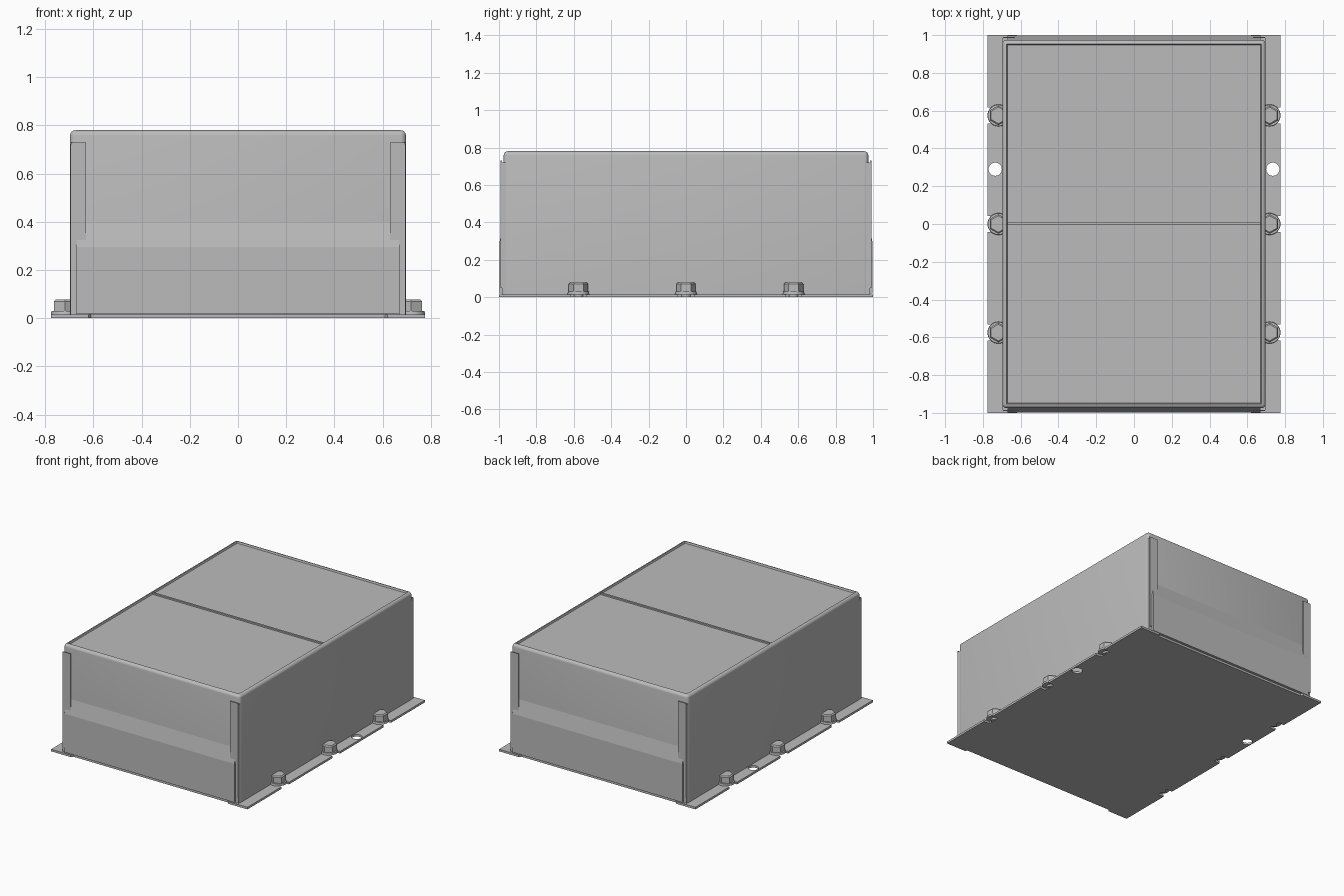
import bpy
import bmesh
import math
from mathutils import Matrix, Vector

cube = bpy.data.objects.get("Cube")
if cube:
    bpy.data.objects.remove(cube, do_unlink=True)

grey = bpy.data.materials.new("plain grey")
grey.use_nodes = True
GREY = (0.5, 0.5, 0.5, 1)
grey.diffuse_color = GREY
grey.node_tree.nodes["Principled BSDF"].inputs["Base Color"].default_value = GREY


def finish(bm, name):
    bmesh.ops.recalc_face_normals(bm, faces=bm.faces)
    mesh = bpy.data.meshes.new(name)
    bm.to_mesh(mesh)
    bm.free()
    mesh.materials.append(grey)
    obj = bpy.data.objects.new(name, mesh)
    bpy.context.collection.objects.link(obj)
    return obj


def box_bm(lo, hi):
    bm = bmesh.new()
    lo, hi = Vector(lo), Vector(hi)
    bmesh.ops.create_cube(bm, size=1, matrix=Matrix.Translation((lo + hi) / 2)
                          @ Matrix.Diagonal((*(hi - lo), 1)))
    return bm


def prism(name, points, direction):
    """Extrude a closed 3D outline along a direction."""
    bm = bmesh.new()
    face = bm.faces.new([bm.verts.new(p) for p in points])
    out = bmesh.ops.extrude_face_region(bm, geom=[face])
    bmesh.ops.translate(bm, vec=direction,
                        verts=[v for v in out["geom"] if isinstance(v, bmesh.types.BMVert)])
    return finish(bm, name)


def add_cylinder(bm, x, y, z0, z1, r0, r1, sides):
    bmesh.ops.create_cone(bm, cap_ends=True, segments=sides, radius1=r0, radius2=r1,
                          depth=z1 - z0, matrix=Matrix.Translation((x, y, (z0 + z1) / 2)))


def smooth(obj):
    bpy.ops.object.select_all(action="DESELECT")
    obj.select_set(True)
    bpy.context.view_layer.objects.active = obj
    bpy.ops.object.shade_smooth_by_angle(angle=math.radians(35))


# Housing with rounded upright and top edges, and a sunken top panel
bm = box_bm((-0.697, -0.975, 0.012), (0.697, 0.975, 0.78))
edges = [e for e in bm.edges if max(v.co.z for v in e.verts) > 0.5]
bmesh.ops.bevel(bm, geom=edges, offset=0.022, segments=4, profile=0.5, affect="EDGES")
top = max(bm.faces, key=lambda f: f.calc_center_median().z)
bmesh.ops.inset_region(bm, faces=[top], thickness=0.006)
bmesh.ops.translate(bm, verts=top.verts, vec=(0, 0, -0.012))
smooth(finish(bm, "housing"))

# Rib across the middle of the top panel
finish(box_bm((-0.67, -0.006, 0.76), (0.67, 0.008, 0.778)), "top_rib")

# Base plate, with short recesses at its two ends
W, L, T = 0.775, 1.0, 0.015
outline = [(-W, -L), (-0.62, -L), (-0.61, -0.985), (0.61, -0.985), (0.62, -L), (W, -L)]
outline += [(-x, -y) for x, y in outline]
plate = prism("base_plate", [(x, y, 0) for x, y in outline], (0, 0, T))

# Slots and mounting holes cut through the plate
BOLTS = (-0.575, 0, 0.575)
for side in (-1, 1):
    cutters = []
    for y in BOLTS:
        xs = sorted((side * 0.73, side * 0.8))
        cutters.append(finish(box_bm((xs[0], y - 0.043, -0.05),
                                     (xs[1], y + 0.043, 0.05)), "slot_cutter"))
    bm = bmesh.new()
    add_cylinder(bm, side * 0.735, 0.29, -0.05, 0.05, 0.035, 0.035, 32)
    cutters.append(finish(bm, "hole_cutter"))
    for cutter in cutters:
        mod = plate.modifiers.new("cut", "BOOLEAN")
        mod.operation = "DIFFERENCE"
        mod.solver = "EXACT"
        mod.object = cutter
        bpy.ops.object.select_all(action="DESELECT")
        bpy.context.view_layer.objects.active = plate
        bpy.ops.object.modifier_apply(modifier=mod.name)
        bpy.data.objects.remove(cutter, do_unlink=True)

# Flanged hexagon bolts
for side, side_name in ((-1, "right"), (1, "left")):
    for i, y in enumerate(BOLTS):
        x = side * 0.718
        bm = bmesh.new()
        add_cylinder(bm, x, y, 0.002, 0.02, 0.028, 0.028, 24)
        add_cylinder(bm, x, y, T, 0.03, 0.058, 0.056, 32)
        add_cylinder(bm, x, y, 0.03, 0.07, 0.052, 0.052, 6)
        add_cylinder(bm, x, y, 0.07, 0.078, 0.052, 0.044, 6)
        smooth(finish(bm, f"bolt_{side_name}_{i + 1}"))

# End panels with a sloped shoulder, and corner strips
for end, end_name in ((-1, "front"), (1, "back")):
    profile = [(0.97, 0.02), (0.997, 0.02), (0.997, 0.295), (0.975, 0.4), (0.97, 0.4)]
    prism(end_name + "_panel", [(-0.67, end * y, z) for y, z in profile], (1.34, 0, 0))
    for side, side_name in ((-1, "right"), (1, "left")):
        strip = [(0.63, 0.73), (0.693, 0.73), (0.693, 0.05), (0.675, 0.05),
                 (0.675, 0.295), (0.665, 0.325), (0.63, 0.325)]
        prism(f"{end_name}_{side_name}_strip",
              [(side * x, end * 0.984, z) for x, z in strip], (0, end * 0.007, 0))
        xs = sorted((side * 0.667, side * 0.695))
        ys = sorted((end * 0.96, end * 0.985))
        finish(box_bm((xs[0], ys[0], 0.015), (xs[1], ys[1], 0.72)),
               f"{end_name}_{side_name}_strip_mount")
